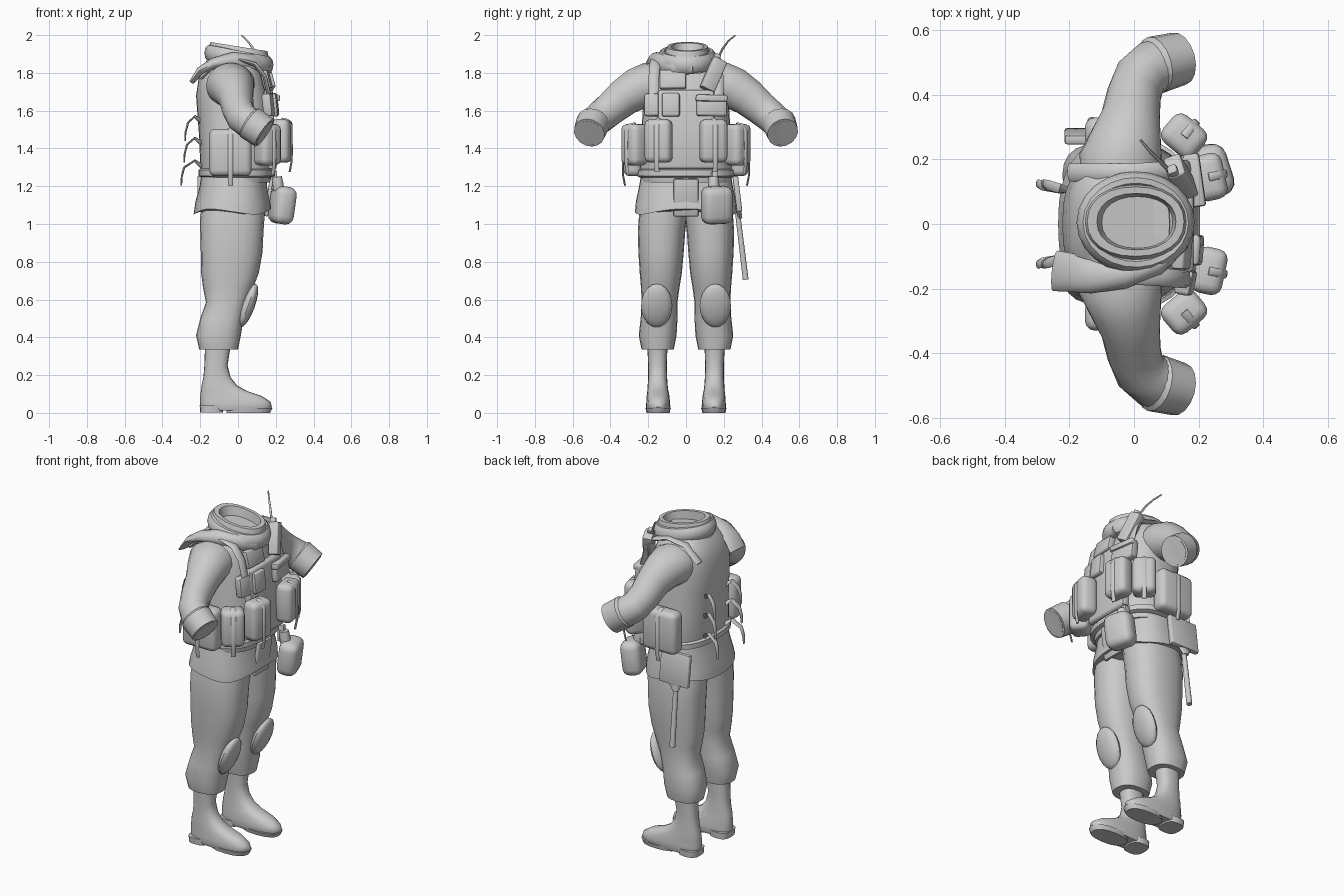
import bpy, bmesh, math
from mathutils import Vector, Matrix

grey = bpy.data.materials.new("uniform_grey")
grey.diffuse_color = (0.6, 0.6, 0.6, 1)
UP = Vector((0, 0, 1))


def finish(name, bm, angle=45):
    bmesh.ops.recalc_face_normals(bm, faces=bm.faces)
    me = bpy.data.meshes.new(name)
    bm.to_mesh(me)
    bm.free()
    me.materials.append(grey)
    ob = bpy.data.objects.new(name, me)
    bpy.context.collection.objects.link(ob)
    bpy.ops.object.select_all(action='DESELECT')
    ob.select_set(True)
    bpy.context.view_layer.objects.active = ob
    bpy.ops.object.shade_smooth_by_angle(angle=math.radians(angle))
    return ob


def skin(name, rings, caps=True, closed=False, angle=45):
    """Bridge rings of points into a surface."""
    bm = bmesh.new()
    vs = [[bm.verts.new(p) for p in r] for r in rings]
    pairs = list(zip(vs, vs[1:])) + ([(vs[-1], vs[0])] if closed else [])
    n = len(vs[0])
    for a, b in pairs:
        for i in range(n):
            j = (i + 1) % n
            bm.faces.new((a[i], a[j], b[j], b[i]))
    if caps and not closed:
        bm.faces.new(vs[0])
        bm.faces.new(vs[-1])
    return finish(name, bm, angle)


def loft(name, rows, n=24, e=2.5, slope=0, wave=0, angle=45):
    """Stack of superellipses; each row is x0, x1, y0, y1, z."""
    rings = []
    for k, (x0, x1, y0, y1, z) in enumerate(rows):
        ring = []
        for i in range(n):
            t = 2 * math.pi * i / n
            c, s = math.cos(t), math.sin(t)
            px = math.copysign(abs(c) ** (2 / e), c)
            py = math.copysign(abs(s) ** (2 / e), s)
            x = (x0 + x1) / 2 + px * (x1 - x0) / 2
            y = (y0 + y1) / 2 + py * (y1 - y0) / 2
            dz = slope * x + (wave * math.cos(3 * t) if k == 0 else 0)
            ring.append((x, y, z + dz))
        rings.append(ring)
    return skin(name, rings, angle=angle)


def tube(name, pts, n=12, up=UP, closed=False, angle=45):
    """Sweep an ellipse; each point is x, y, z, side radius, up radius."""
    P = [Vector(p[:3]) for p in pts]
    m = len(P)
    rings = []
    for k, p in enumerate(pts):
        if closed:
            t = P[(k + 1) % m] - P[k - 1]
        else:
            t = P[min(k + 1, m - 1)] - P[max(k - 1, 0)]
        if t.length < 1e-6:
            t = P[k] - P[k - 2]
        a = t.cross(Vector(up)).normalized()
        b = a.cross(t).normalized()
        rings.append([P[k] + a * p[3] * math.cos(2 * math.pi * i / n)
                      + b * p[4] * math.sin(2 * math.pi * i / n) for i in range(n)])
    return skin(name, rings, closed=closed, angle=angle)


def box(name, loc, size, rot=(0, 0, 0), bevel=0.01, seg=2):
    """Rounded box; rotation in degrees, applied z, then y, then x."""
    bm = bmesh.new()
    bmesh.ops.create_cube(bm, size=1)
    bmesh.ops.scale(bm, vec=size, verts=bm.verts)
    bmesh.ops.bevel(bm, geom=bm.edges[:], offset=bevel, segments=seg, profile=0.5, affect='EDGES')
    rx, ry, rz = map(math.radians, rot)
    M = Matrix.Rotation(rx, 4, 'X') @ Matrix.Rotation(ry, 4, 'Y') @ Matrix.Rotation(rz, 4, 'Z')
    bmesh.ops.transform(bm, matrix=Matrix.Translation(loc) @ M, verts=bm.verts)
    return finish(name, bm)


# Torso, belt and jacket skirt
loft("torso", [(-.19, .17, -.235, .235, 1.22), (-.2, .185, -.25, .25, 1.3),
               (-.205, .185, -.24, .24, 1.45), (-.215, .175, -.23, .23, 1.58),
               (-.222, .165, -.225, .225, 1.68), (-.21, .14, -.22, .22, 1.76),
               (-.19, .12, -.19, .19, 1.83), (-.15, .11, -.14, .14, 1.88)], 32)
loft("belt", [(-.19, .17, -.24, .24, 1.245), (-.21, .195, -.262, .262, 1.255),
              (-.21, .195, -.262, .262, 1.285), (-.2, .18, -.24, .24, 1.295)], 32)
loft("jacket_skirt", [(-.235, .175, -.27, .27, 1.065), (-.225, .17, -.265, .265, 1.12),
                      (-.205, .155, -.25, .25, 1.19), (-.19, .15, -.235, .235, 1.28)], 36, wave=.015)
box("jacket_placket", (.163, 0, 1.14), (.02, .13, .2), (0, 8, 0), .006)

# Collar with a hollow neck opening
loft("collar", [(-.17, .16, -.13, .14, 1.82), (-.16, .165, -.115, .125, 1.9),
                (-.145, .155, -.1, .115, 1.94), (-.115, .13, -.08, .095, 1.94),
                (-.1, .12, -.075, .085, 1.89)], 24, 2.2, slope=-.16)

# Scarf loop around the neck with a tail over the right shoulder
loop = []
for i in range(24):
    t = 2 * math.pi * i / 24
    x = .005 + .155 * math.cos(t)
    loop.append((x, .005 + .13 * math.sin(t), 1.875 - .2 * x, .028, .045))
tube("scarf_loop", loop, 10, closed=True)
tube("scarf_tail", [(.16, .04, 1.83, .025, .035), (.14, -.06, 1.83, .03, .045),
                    (.07, -.125, 1.85, .035, .05), (-.03, -.155, 1.865, .045, .045),
                    (-.13, -.16, 1.85, .055, .03), (-.2, -.15, 1.81, .06, .022),
                    (-.245, -.145, 1.75, .063, .012)], 12)

for s, side in ((1, "left"), (-1, "right")):
    # Sleeve
    tube(side + "_sleeve", [(-.045, s * .12, 1.74, .12, .10), (-.04, s * .2, 1.735, .13, .12),
                            (-.025, s * .26, 1.715, .112, .112), (-.01, s * .33, 1.67, .092, .1),
                            (0, s * .4, 1.61, .084, .09), (.02, s * .455, 1.565, .082, .086),
                            (.06, s * .487, 1.535, .084, .084), (.1, s * .5, 1.51, .08, .08)], 20)
    # Rolled cuff with a recessed opening
    tube(side + "_cuff", [(.05, s * .488, 1.545, .07, .075), (.065, s * .492, 1.535, .09, .092),
                          (.14, s * .512, 1.483, .083, .088), (.143, s * .513, 1.481, .072, .076),
                          (.128, s * .509, 1.491, .066, .07)], 16, angle=35)

    # Trouser leg, bloused above the boot
    def leg(rows):
        return [(a, b, min(s * c, s * d), max(s * c, s * d), z) for a, b, c, d, z in rows]
    loft(side + "_trouser_leg", leg([
        (-.16, -.04, .1, .2, .335), (-.205, 0, .065, .235, .335), (-.222, .015, .05, .25, .41),
        (-.2, .03, .045, .24, .5), (-.17, .05, .045, .235, .585), (-.185, .08, .035, .238, .66),
        (-.195, .11, .022, .245, .74), (-.197, .13, .012, .252, .85), (-.2, .135, .004, .255, .96),
        (-.2, .14, -.005, .25, 1.03), (-.19, .14, -.01, .24, 1.12)]), 20, 2.4)
    # Boot and heel
    loft(side + "_boot", leg([
        (-.195, .165, .09, .205, .012), (-.2, .18, .083, .212, .03), (-.2, .172, .085, .21, .06),
        (-.2, .125, .088, .208, .09), (-.197, .05, .093, .205, .115), (-.193, -.005, .097, .203, .145),
        (-.183, -.04, .1, .2, .19), (-.178, -.055, .102, .2, .25), (-.175, -.04, .098, .205, .35)]), 20, 2.5)
    loft(side + "_boot_heel", leg([(-.2, -.08, .085, .21, .003), (-.203, -.08, .083, .213, .04)]), 16, 3)
    loft(side + "_boot_sole", leg([(-.06, .17, .088, .208, 0), (-.06, .182, .08, .214, .025)]), 16, 2.4)
    # Oval knee pad
    bm = bmesh.new()
    bmesh.ops.create_uvsphere(bm, u_segments=16, v_segments=10, radius=1)
    M = (Matrix.Translation((.053, s * .155, .568)) @ Matrix.Rotation(math.radians(20), 4, 'Y')
         @ Matrix.Diagonal((.036, .083, .122, 1)))
    bmesh.ops.transform(bm, matrix=M, verts=bm.verts)
    finish(side + "_knee_pad", bm)

    # Waist pouches, each with a flap strap hanging below it
    for tag, x, y, z, dep, wid, hgt, ang in (("front", .232, .145, 1.44, .1, .145, .23, 12),
                                             ("corner", .155, .272, 1.42, .11, .13, .22, 50),
                                             ("side", -.04, .283, 1.378, .095, .225, .25, 90)):
        box(f"{side}_{tag}_pouch", (x, s * y, z), (dep, wid, hgt), (0, 0, s * ang), .032, 3)
        c, d = math.cos(math.radians(ang)), math.sin(math.radians(ang))

        def out(r, zz):
            return (x + c * r, s * (y + d * r), zz, .013, .005)
        h = dep / 2
        tube(f"{side}_{tag}_pouch_strap",
             [out(0, z + hgt / 2 + .003), out(h * .6, z + hgt / 2 - .003), out(h + .003, z + hgt / 2 - .035),
              out(h + .004, z - hgt * .3), out(h + .002, z - hgt / 2), out(h - .008, z - hgt / 2 - .05)],
             8, up=(c, s * d, .01 + .5))
    # Loose strap ends on the back
    for k, (z, r) in enumerate(((1.57, .265), (1.455, .27), (1.335, .285))):
        tube(f"{side}_back_strap_{k}", [(-.19, s * .1, z - .03, .014, .006), (-.23, s * .11, z, .016, .006),
                                        (-r, s * .12, z - .035, .016, .006), (-r - .013, s * .125, z - .085, .013, .005),
                                        (-r - .015, s * .125, z - .13, .008, .004)], 8, up=(-.8, 0, .6))
    # Vest shoulder strap
    tube(side + "_vest_strap", [(.165, s * .17, 1.68, .028, .012), (.142, s * .17, 1.78, .028, .012),
                                (.09, s * .165, 1.845, .028, .012), (0, s * .16, 1.872, .028, .01),
                                (-.11, s * .16, 1.855, .028, .01), (-.2, s * .16, 1.77, .028, .01)],
         8, up=(.01, 0, 1))

# Chest pockets and panels
box("chest_pocket_outer", (.16, -.18, 1.63), (.05, .08, .12), (0, -6, -12), .012)
box("chest_pocket_inner", (.185, -.08, 1.63), (.05, .095, .125), (0, -6, -4), .012)
box("chest_pocket_left", (.18, .135, 1.625), (.05, .16, .11), (0, -6, 8), .012)
box("chest_pocket_flap", (.187, .135, 1.665), (.05, .165, .035), (0, -6, 8), .008)
box("chest_panel", (.15, -.07, 1.765), (.04, .14, .1), (0, -14, -4), .008)
box("vest_front_plate", (.17, 0, 1.5), (.05, .3, .42), (0, -3, 0), .015)

# Shoulder radio with aerial
box("radio", (.145, .145, 1.79), (.055, .075, .18), (-24, -14, 15), .008)
box("radio_knob", (.12, .165, 1.885), (.03, .03, .03), (-24, -14, 15), .005)
tube("radio_aerial", [(.11, .165, 1.87, .007, .007), (.08, .195, 1.93, .006, .006),
                      (.05, .225, 1.97, .005, .005), (.02, .26, 1.998, .004, .004)], 8)

# Canteen on the left hip
box("canteen", (.235, .163, 1.1), (.115, .165, .2), (0, 8, 18), .042, 3)
tube("canteen_cap", [(.215, .148, 1.18, .03, .03), (.21, .146, 1.215, .03, .03),
                     (.206, .145, 1.25, .026, .026)], 12, up=(0, 1, 0), angle=35)
box("canteen_hanger", (.185, .15, 1.23), (.04, .03, .1), (0, 0, 10), .006)

# Hip sheath and baton on the left side
box("hip_sheath", (-.12, .272, 1.16), (.19, .03, .19), (7, 0, 0), .008)
tube("sheath_throat", [(-.125, .278, 1.08, .05, .014), (-.13, .285, 1.03, .018, .014)], 10, up=(0, 1, 0))
tube("baton", [(-.125, .272, 1.07, .014, .014), (-.13, .316, .705, .016, .016)], 10, up=(0, 1, 0))
